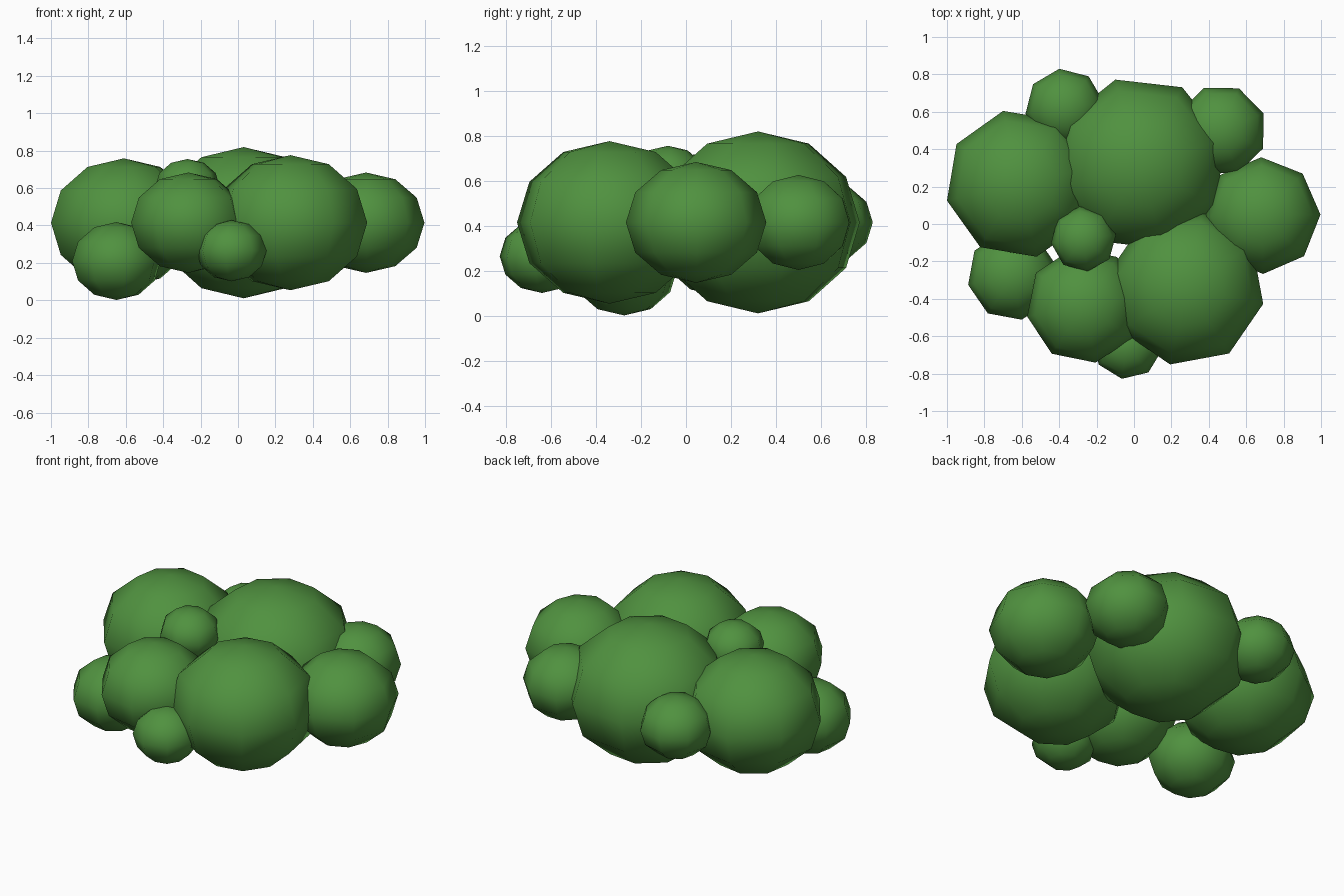
import bpy, math

if "Cube" in bpy.data.objects:
    bpy.data.objects.remove(bpy.data.objects["Cube"])

leaf = bpy.data.materials.new("leaf_green")
leaf.diffuse_color = (0.08, 0.285, 0.05, 1)
leaf.use_nodes = True
leaf.node_tree.nodes["Principled BSDF"].inputs["Base Color"].default_value = leaf.diffuse_color

# Low-poly leaf clumps: name, centre x, y, z, radius, turn in degrees
clumps = [
    ("back_large_clump", 0.03, 0.32, 0.415, 0.47, 16),
    ("front_large_clump", 0.28, -0.34, 0.415, 0.42, 33),
    ("left_large_clump", -0.61, 0.215, 0.415, 0.40, 13),
    ("right_clump", 0.685, 0.045, 0.415, 0.312, 1),
    ("front_left_clump", -0.265, -0.435, 0.415, 0.312, 11),
    ("back_right_small_clump", 0.465, 0.50, 0.415, 0.245, 22),
    ("back_left_small_clump", -0.37, 0.62, 0.415, 0.212, 8),
    ("low_left_clump", -0.65, -0.275, 0.21, 0.242, 12),
    ("low_front_clump", -0.035, -0.64, 0.265, 0.19, 36),
    ("top_small_clump", -0.27, -0.08, 0.605, 0.175, 7),
]


def clump(name, x, y, z, r, turn):
    # Slightly flattened eight-sided ball
    bpy.ops.mesh.primitive_uv_sphere_add(
        segments=8, ring_count=6, radius=r, location=(x, y, z),
        rotation=(0, 0, math.radians(turn)))
    ob = bpy.context.object
    ob.name = name
    ob.scale.z = 0.86
    bpy.ops.object.shade_smooth()
    ob.data.materials.append(leaf)


for c in clumps:
    clump(*c)
